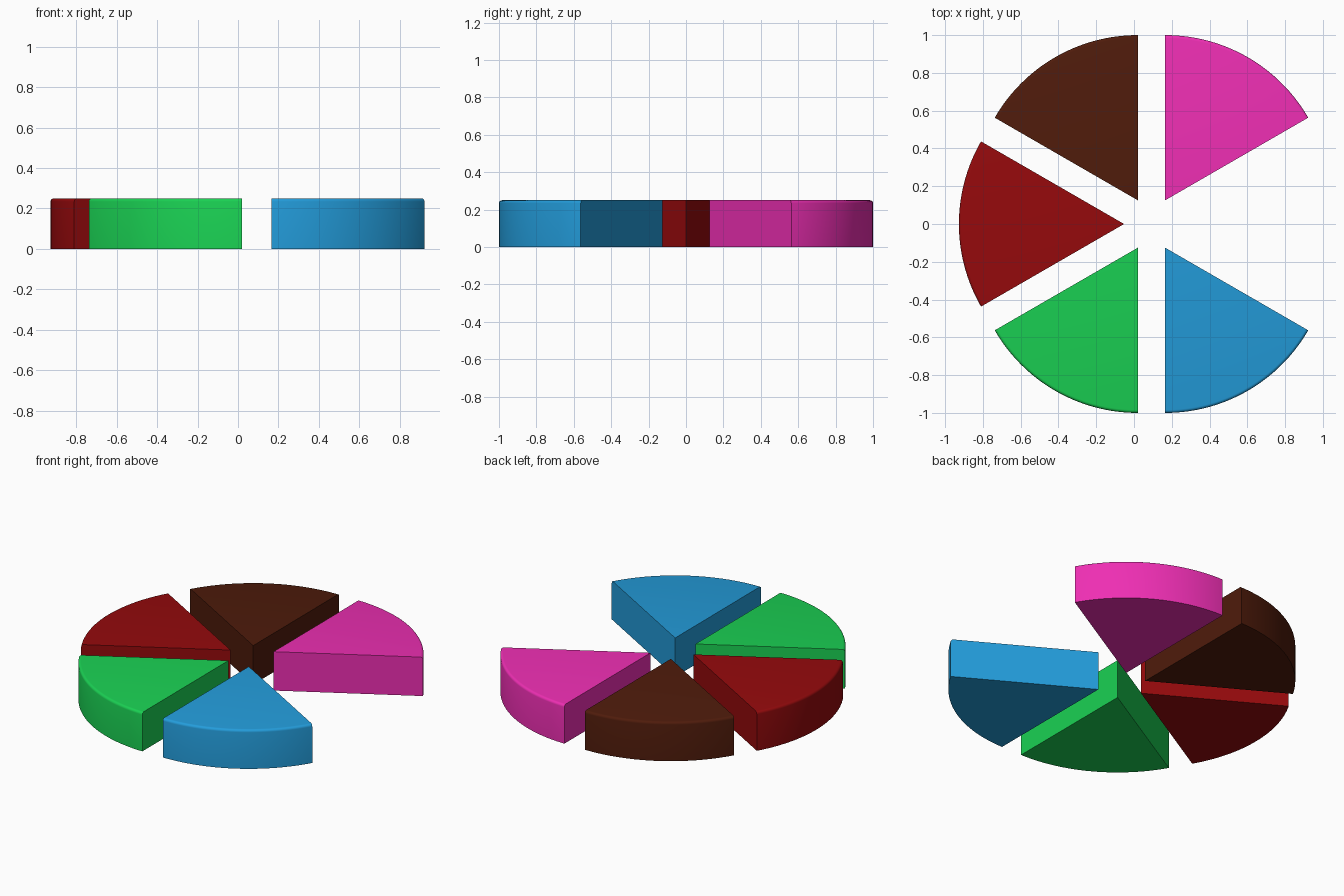
import bpy, bmesh
from math import cos, sin, radians, pi

if "Cube" in bpy.data.objects:
    bpy.data.objects.remove(bpy.data.objects["Cube"])

R, H, BEVEL = 0.8745, 0.25, 0.016   # slice radius, thickness, rim rounding
CENTER_X, EXPLODE = 0.0925, 0.145   # pie centre and outward shift of each slice
STEPS = 32


def linear(c):
    return tuple((v / 255) ** 2.2 for v in c) + (1.0,)


def slice_part(name, mid, rgb):
    bm = bmesh.new()
    # Outer profile: sharp foot, rounded top rim
    profile = [(R, 0)] + [(R - BEVEL + BEVEL * cos(a), H - BEVEL + BEVEL * sin(a))
                          for a in (i * pi / 8 for i in range(5))]
    low, high = bm.verts.new((0, 0, 0)), bm.verts.new((0, 0, H))
    cols = []
    for i in range(STEPS + 1):
        a = radians(mid - 30 + 60 * i / STEPS)
        cols.append([bm.verts.new((r * cos(a), r * sin(a), z)) for r, z in profile])
    # Curved rim
    for a, b in zip(cols, cols[1:]):
        for j in range(len(profile) - 1):
            bm.faces.new((a[j], b[j], b[j + 1], a[j + 1]))
    # Top, bottom and the two cut faces
    bm.faces.new([high] + [c[-1] for c in cols])
    bm.faces.new([low] + [c[0] for c in reversed(cols)])
    bm.faces.new([low] + cols[0] + [high])
    bm.faces.new([high] + cols[-1][::-1] + [low])
    bmesh.ops.recalc_face_normals(bm, faces=bm.faces)
    mesh = bpy.data.meshes.new(name)
    bm.to_mesh(mesh)
    bm.free()

    mat = bpy.data.materials.new(name)
    mat.diffuse_color = linear(rgb)
    mat.use_nodes = True
    mat.node_tree.nodes["Principled BSDF"].inputs["Base Color"].default_value = mat.diffuse_color
    mesh.materials.append(mat)
    ob = bpy.data.objects.new(name, mesh)
    m = radians(mid)
    ob.location = (CENTER_X + EXPLODE * cos(m), EXPLODE * sin(m), 0)
    bpy.context.collection.objects.link(ob)
    bpy.ops.object.select_all(action='DESELECT')
    ob.select_set(True)
    bpy.context.view_layer.objects.active = ob
    bpy.ops.object.shade_smooth_by_angle(angle=radians(35))


# Five of six slices; the one facing +x is missing
for name, mid, rgb in (("pink_slice", 60, (238, 50, 178)),
                       ("brown_slice", 120, (80, 33, 19)),
                       ("red_slice", 180, (148, 18, 20)),
                       ("green_slice", 240, (32, 208, 84)),
                       ("blue_slice", 300, (40, 155, 218))):
    slice_part(name, mid, rgb)
